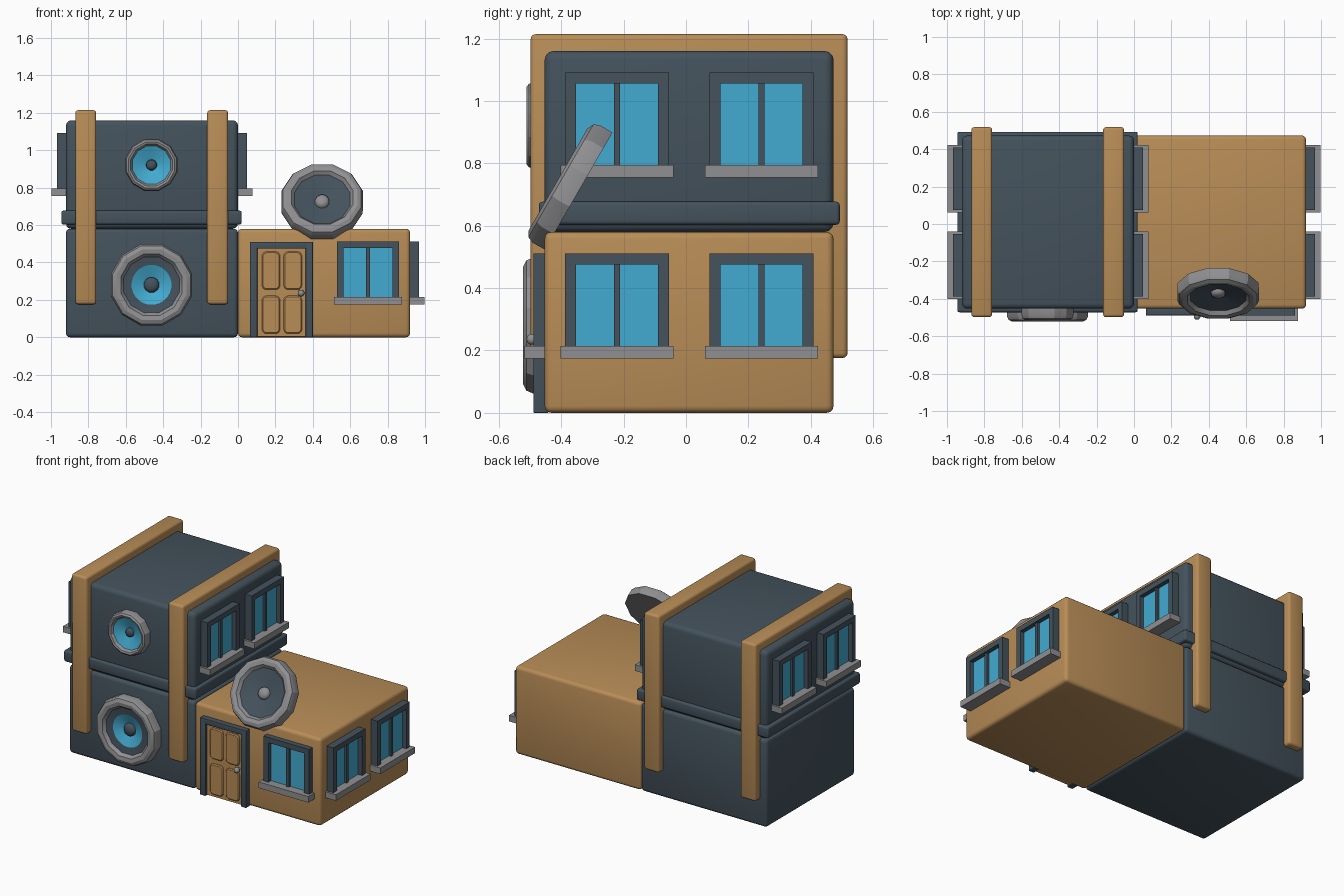
import bpy, bmesh, math
from mathutils import Matrix

if "Cube" in bpy.data.objects:
    bpy.data.objects.remove(bpy.data.objects["Cube"])


def material(name, rgb):
    m = bpy.data.materials.new(name)
    m.diffuse_color = (*rgb, 1)
    m.use_nodes = True
    m.node_tree.nodes["Principled BSDF"].inputs["Base Color"].default_value = m.diffuse_color
    return m


TAN = material("tan", (0.48, 0.265, 0.095))
DARK = material("dark slate", (0.058, 0.085, 0.108))
BLUE = material("window blue", (0.055, 0.41, 0.64))
GREY = material("grey", (0.28, 0.275, 0.285))


def finish(name, bm, mat, matrix, angle):
    me = bpy.data.meshes.new(name)
    bm.to_mesh(me)
    bm.free()
    me.materials.append(mat)
    for p in me.polygons:
        p.use_smooth = True
    me.set_sharp_from_angle(angle=math.radians(angle))
    ob = bpy.data.objects.new(name, me)
    ob.matrix_world = matrix
    bpy.context.collection.objects.link(ob)
    return ob


def box(name, x, y, z, mat, bevel=0.0, matrix=Matrix(), segs=3):
    """Box from (min, max) ranges with optional rounded edges."""
    bm = bmesh.new()
    bmesh.ops.create_cube(bm, size=1)
    for v in bm.verts:
        v.co = [(a + b) / 2 + c * (b - a) for (a, b), c in zip((x, y, z), v.co)]
    if bevel:
        bmesh.ops.bevel(bm, geom=bm.edges[:], offset=bevel, segments=segs,
                        profile=0.5, affect='EDGES')
    return finish(name, bm, mat, matrix, 40)


def lathe(name, profile, mat, matrix, segs=12, cap_back=False, angle=25):
    """Turn (radius, height towards the front) points, outer back to inner front."""
    bm = bmesh.new()
    rings = []
    for r, d in profile:
        if r == 0:
            rings.append([bm.verts.new((0, -d, 0))] * segs)
        else:
            angs = [2 * math.pi * (i + 0.5) / segs for i in range(segs)]
            rings.append([bm.verts.new((r * math.cos(a), -d, r * math.sin(a))) for a in angs])
    for A, B in zip(rings, rings[1:]):
        for i in range(segs):
            j = (i + 1) % segs
            vs = [A[i], A[j], B[j], B[i]]
            bm.faces.new(list(dict.fromkeys(vs)))
    if cap_back:
        bm.faces.new(rings[0][::-1])
    return finish(name, bm, mat, matrix, angle)


def place(x, y, z, turn=0):
    return Matrix.Translation((x, y, z)) @ Matrix.Rotation(math.radians(turn), 4, 'Z')


def window(name, m):
    """Double window, facing local -y, origin at the sill base on the wall."""
    for s, side in ((-1, "left"), (1, "right")):
        a, b = sorted((s * 0.131, s * 0.167))
        box(f"{name}_frame_{side}", (a, b), (-0.048, 0.01), (0.03, 0.336), DARK, 0, m)
    box(f"{name}_frame_top", (-0.167, 0.167), (-0.048, 0.01), (0.301, 0.336), DARK, 0, m)
    box(f"{name}_mullion", (-0.01, 0.01), (-0.035, 0.01), (0.03, 0.31), DARK, 0, m)
    box(f"{name}_glass", (-0.14, 0.14), (-0.02, 0.0), (0.03, 0.31), BLUE, 0, m)
    box(f"{name}_sill", (-0.181, 0.181), (-0.077, 0.01), (0.0, 0.04), GREY, 0, m)


# main blocks
YR = (-0.453, 0.473)
box("lower_dark_block", (-0.92, 0), YR, (0, 0.58), DARK, 0.022)
box("upper_dark_block", (-0.92, 0), YR, (0.58, 1.16), DARK, 0.028)
box("tan_block", (0, 0.92), YR, (0, 0.58), TAN, 0.022)
box("ledge", (-0.945, 0.02), (-0.472, 0.493), (0.603, 0.677), DARK, 0.012)

# tan straps over the tower
for i, x in enumerate((-0.87, -0.165)):
    box(f"strap_{i + 1}", (x, x + 0.112), (-0.498, 0.518), (0.176, 1.214), TAN, 0.016)

# windows on the sides and the front
for i, y in enumerate((-0.221, 0.242)):
    window(f"lower_right_window_{i + 1}", place(0.92, y, 0.175, 90))
    window(f"upper_right_window_{i + 1}", place(0, y, 0.755, 90))
    window(f"upper_left_window_{i + 1}", place(-0.92, y, 0.755, -90))
window("front_window", place(0.695, -0.441, 0.175))

# door with frame, raised panels and knob
box("door_frame_left", (0.064, 0.104), (-0.489, -0.44), (0, 0.51), DARK, 0.004)
box("door_frame_right", (0.362, 0.401), (-0.489, -0.44), (0, 0.51), DARK, 0.004)
box("door_frame_top", (0.064, 0.401), (-0.489, -0.44), (0.474, 0.51), DARK, 0.004)
box("door", (0.1, 0.366), (-0.47, -0.44), (0.003, 0.48), TAN)


def door_panel(name, x, z):
    """Raised panel with rounded corners."""
    ob = box(name, x, (-0.48, -0.465), z, TAN)
    bm = bmesh.new()
    bm.from_mesh(ob.data)
    upright = [e for e in bm.edges if abs(e.verts[0].co.y - e.verts[1].co.y) > 0.01]
    bmesh.ops.bevel(bm, geom=upright, offset=0.025, segments=4, profile=0.5, affect='EDGES')
    rim = [e for e in bm.edges if all(v.co.y < -0.479 for v in e.verts)]
    bmesh.ops.bevel(bm, geom=rim, offset=0.006, segments=1, affect='EDGES')
    bm.to_mesh(ob.data)
    bm.free()


for i, x in enumerate(((0.128, 0.225), (0.244, 0.342))):
    for j, z in enumerate(((0.019, 0.222), (0.254, 0.458))):
        door_panel(f"door_panel_{i + 1}_{j + 1}", x, z)
lathe("door_knob", [(0.008, 0), (0.008, 0.012), (0.018, 0.02), (0.018, 0.032), (0.01, 0.042),
                    (0, 0.043)], GREY, place(0.337, -0.468, 0.236), 12, angle=50)

# shared rim for the big round port and the tilted dish
RIM = [(0.224, 0), (0.225, 0.045), (0.216, 0.066), (0.195, 0.076), (0.17, 0.072), (0.153, 0.05)]

# big round port
m = place(-0.4625, -0.446, 0.28)
lathe("big_port_rim", RIM, GREY, m)
lathe("big_port_ring", [(0.155, 0.052), (0.107, 0.045)], DARK, m, 24)
lathe("big_port_cone", [(0.108, 0.045), (0.035, 0.016)], BLUE, m, 24)
lathe("big_port_hub", [(0.043, 0.014), (0.04, 0.03), (0.025, 0.04), (0, 0.043)], DARK, m, 12, angle=60)

# small round port
m = place(-0.4625, -0.446, 0.921)
lathe("small_port_rim", [(0.143, 0), (0.144, 0.04), (0.138, 0.058), (0.127, 0.066),
                         (0.115, 0.062), (0.105, 0.045)], GREY, m)
lathe("small_port_cone", [(0.108, 0.046), (0.025, 0.016)], BLUE, m, 24)
lathe("small_port_hub", [(0.03, 0.014), (0.027, 0.03), (0.015, 0.037), (0, 0.038)], DARK, m, 12, angle=60)

# tilted dish on the roof edge
m = place(0.45, -0.344, 0.711) @ Matrix.Rotation(math.radians(-30), 4, 'X')
lathe("dish_rim", RIM, GREY, m, cap_back=True)
lathe("dish_bowl", [(0.155, 0.052), (0.03, 0.025)], DARK, m, 12)
lathe("dish_hub", [(0.04, 0.022), (0.037, 0.04), (0.022, 0.05), (0, 0.053)], GREY, m, 12, angle=60)
